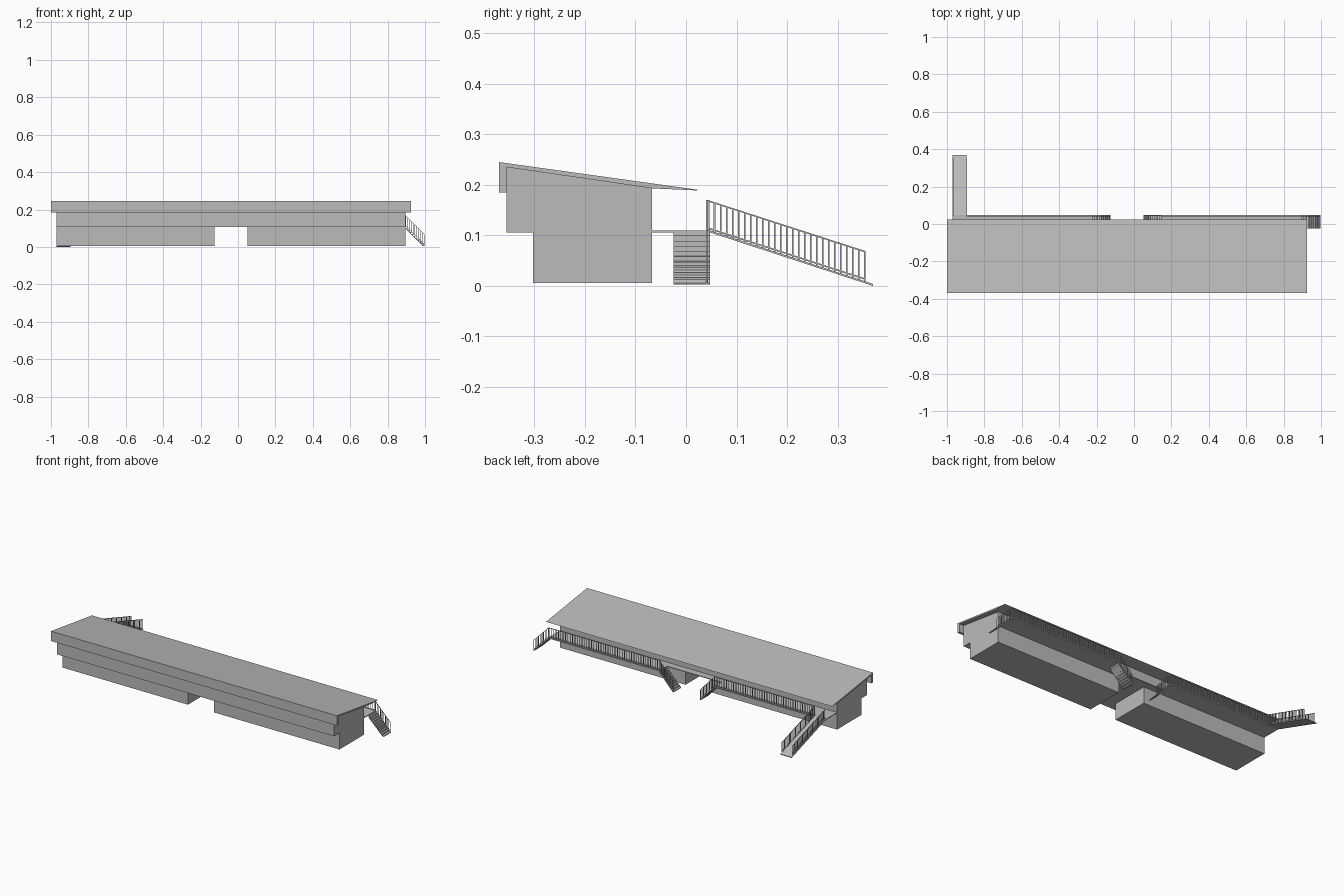
import bpy, bmesh
from mathutils import Vector

cube = bpy.data.objects.get("Cube")
if cube:
    bpy.data.objects.remove(cube, do_unlink=True)

grey = bpy.data.materials.new("plain_grey")
grey.use_nodes = True
grey.diffuse_color = (0.5, 0.5, 0.5, 1)
grey.node_tree.nodes["Principled BSDF"].inputs["Base Color"].default_value = (0.5, 0.5, 0.5, 1)

X, Y, Z = Vector((1, 0, 0)), Vector((0, 1, 0)), Vector((0, 0, 1))


def finish(bm, name):
    bmesh.ops.recalc_face_normals(bm, faces=bm.faces)
    mesh = bpy.data.meshes.new(name)
    bm.to_mesh(mesh)
    bm.free()
    mesh.materials.append(grey)
    obj = bpy.data.objects.new(name, mesh)
    bpy.context.collection.objects.link(obj)
    return obj


def add_prism(bm, points, offset):
    """Extrude a flat polygon along an offset."""
    face = bm.faces.new([bm.verts.new(p) for p in points])
    out = bmesh.ops.extrude_face_region(bm, geom=[face], use_keep_orig=True)
    verts = [v for v in out["geom"] if isinstance(v, bmesh.types.BMVert)]
    bmesh.ops.translate(bm, verts=verts, vec=offset)


def prism(name, points, offset):
    bm = bmesh.new()
    add_prism(bm, points, offset)
    return finish(bm, name)


def side_profile(name, yz, x0, x1):
    return prism(name, [(x0, y, z) for y, z in yz], X * (x1 - x0))


def box(name, x0, x1, y0, y1, z0, z1):
    return side_profile(name, [(y0, z0), (y1, z0), (y1, z1), (y0, z1)], x0, x1)


def railing(name, start, end, pitch, height=0.06, t=0.003):
    """Handrail, foot rail and upright balusters between two floor points."""
    a, b = Vector(start), Vector(end)
    run = b - a
    flat = Vector((run.x, run.y, 0)).normalized()
    side = flat.cross(Z) * t
    bm = bmesh.new()
    for h in (0.003, height - t):
        low, high = Z * h, Z * (h + t)
        add_prism(bm, [a + low, b + low, b + high, a + high], side)
    count = round(run.length / pitch)
    for i in range(count + 1):
        p = a + (run - flat * t) * (i / count)
        top = p + Z * (height - t)
        add_prism(bm, [p, p + flat * t, top + flat * t, top], side)
    return finish(bm, name)


def stairs(name, x_top, x_foot, steps=10):
    """Thin zigzag flight with one outer railing."""
    dx, dz, t = (x_foot - x_top) / steps, (DECK - BASE) / steps, 0.003
    top = [(x_top, DECK)]
    for i in range(steps):
        x, z = x_top + dx * i, DECK - dz * (i + 1)
        top += [(x, z), (x + dx, z)]
    under = [(x_top, DECK - dz - t), (x_foot, BASE - t)]
    pts = top + under[::-1]
    prism(name, [(x, STAIR_Y, z) for x, z in pts], Y * (EDGE - STAIR_Y))
    railing(name + "_railing", (x_top, EDGE - 0.004, DECK), (x_foot, EDGE - 0.004, BASE), 0.016)


DECK, BASE, EDGE, STAIR_Y, BACK = 0.11, 0.006, 0.047, -0.025, -0.067
LEFT, RIGHT = 0.895, -0.97

# Building: two lower blocks under one long upper storey
box("lower_block_right", RIGHT, -0.125, -0.303, BACK, BASE, 0.106)
box("lower_block_left", 0.05, LEFT, -0.303, BACK, BASE, 0.106)
side_profile("upper_storey", [(-0.355, 0.106), (BACK, 0.106), (BACK, 0.194), (-0.355, 0.235)], RIGHT, LEFT)

# Sloping roof with a deep front fascia
side_profile("roof", [(-0.37, 0.245), (0.025, 0.19), (0.02, 0.189), (BACK, 0.193),
                      (-0.355, 0.235), (-0.355, 0.185), (-0.37, 0.185)], -1.0, 0.925)

# Rear walkway, notched where the middle stairs drop
outline = [(RIGHT, BACK), (LEFT, BACK), (LEFT, EDGE), (0.145, EDGE), (0.145, STAIR_Y),
           (-0.22, STAIR_Y), (-0.22, EDGE), (RIGHT, EDGE)]
prism("walkway", [(x, y, 0.106) for x, y in outline], Z * 0.004)
railing("walkway_railing_left", (0.145, EDGE - 0.004, DECK), (LEFT, EDGE - 0.004, DECK), 0.016)
railing("walkway_railing_right", (-0.895, EDGE - 0.004, DECK), (-0.22, EDGE - 0.004, DECK), 0.016)

# Three flights of stairs
stairs("end_stairs", LEFT, 0.998)
stairs("middle_stairs_left", 0.145, 0.05)
stairs("middle_stairs_right", -0.22, -0.125)

# Ramp with a railing on each side
side_profile("ramp", [(EDGE, DECK), (0.37, 0.004), (0.37, 0.0), (EDGE, 0.106)], RIGHT, -0.895)
for side, x in (("right", RIGHT), ("left", -0.898)):
    railing("ramp_railing_" + side, (x + 0.003, EDGE - 0.004, DECK), (x + 0.003, 0.355, 0.009), 0.0125)
